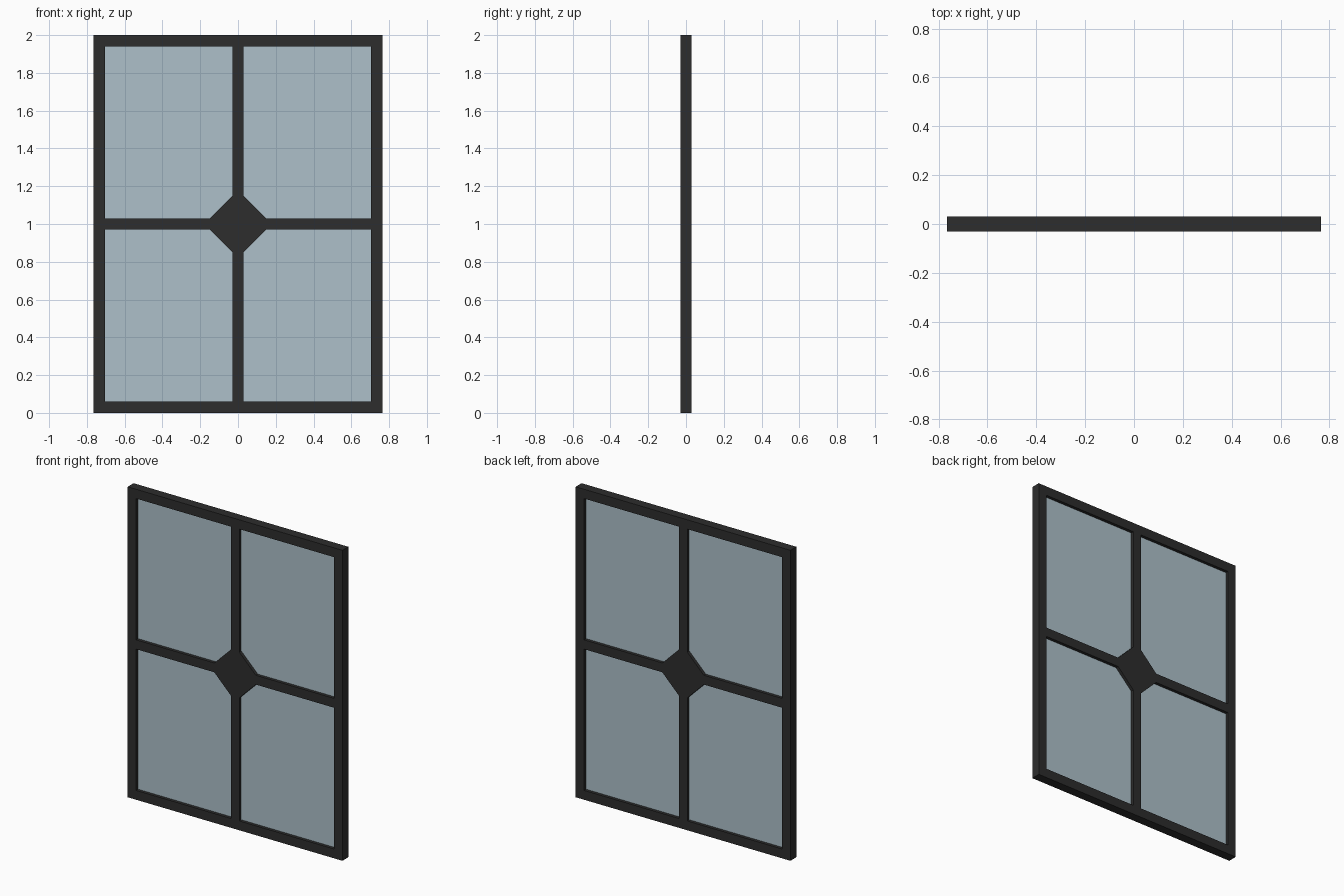
import bpy, math

if "Cube" in bpy.data.objects:
    bpy.data.objects.remove(bpy.data.objects["Cube"])

HW, H = 0.765, 2.0      # half width, height
BAR = 0.06              # frame and glazing bar width
DEPTH = 0.03            # half depth of the frame
GLASS = 0.01            # half thickness of the glass
DIAMOND = 0.178         # half diagonal of the centre diamond
MID = H / 2


def material(name, rgb):
    m = bpy.data.materials.new(name)
    m.diffuse_color = (*rgb, 1.0)
    m.use_nodes = True
    m.node_tree.nodes["Principled BSDF"].inputs["Base Color"].default_value = m.diffuse_color
    return m


def plate(name, outlines, half, mat):
    """Filled 2D outlines (x, z) extruded along y; inner outlines become holes."""
    cu = bpy.data.curves.new(name, 'CURVE')
    cu.dimensions = '2D'
    cu.fill_mode = 'BOTH'
    cu.extrude = half
    for pts in outlines:
        sp = cu.splines.new('POLY')
        sp.points.add(len(pts) - 1)
        for p, (x, z) in zip(sp.points, pts):
            p.co = (x, z, 0, 1)
        sp.use_cyclic_u = True
    cu.materials.append(mat)
    ob = bpy.data.objects.new(name, cu)
    ob.rotation_euler = (math.pi / 2, 0, 0)
    bpy.context.collection.objects.link(ob)
    bpy.ops.object.select_all(action='DESELECT')
    ob.select_set(True)
    bpy.context.view_layer.objects.active = ob
    bpy.ops.object.convert(target='MESH')
    ob = bpy.context.view_layer.objects.active
    for poly in ob.data.polygons:
        poly.use_smooth = False
    return ob


def pane_outline(sx, sz):
    """One quarter opening, its inner corner cut by the diamond."""
    b, xo, zo = BAR / 2, HW - BAR, MID - BAR
    c = DIAMOND - b
    quarter = [(c, b), (xo, b), (xo, zo), (b, zo), (b, c)]
    return [(sx * x, MID + sz * z) for x, z in quarter]


dark = material("dark_frame", (0.026, 0.026, 0.026))
blue = material("pale_blue_glass", (0.42, 0.53, 0.59))

panes = [pane_outline(sx, sz) for sx in (-1, 1) for sz in (-1, 1)]

# Outer frame, cross bars and centre diamond in one piece
outer = [(-HW, 0), (HW, 0), (HW, H), (-HW, H)]
plate("window_frame", [outer] + panes, DEPTH, dark)

# Glass panes
for outline in panes:
    plate("glass_pane", [outline], GLASS, blue)
